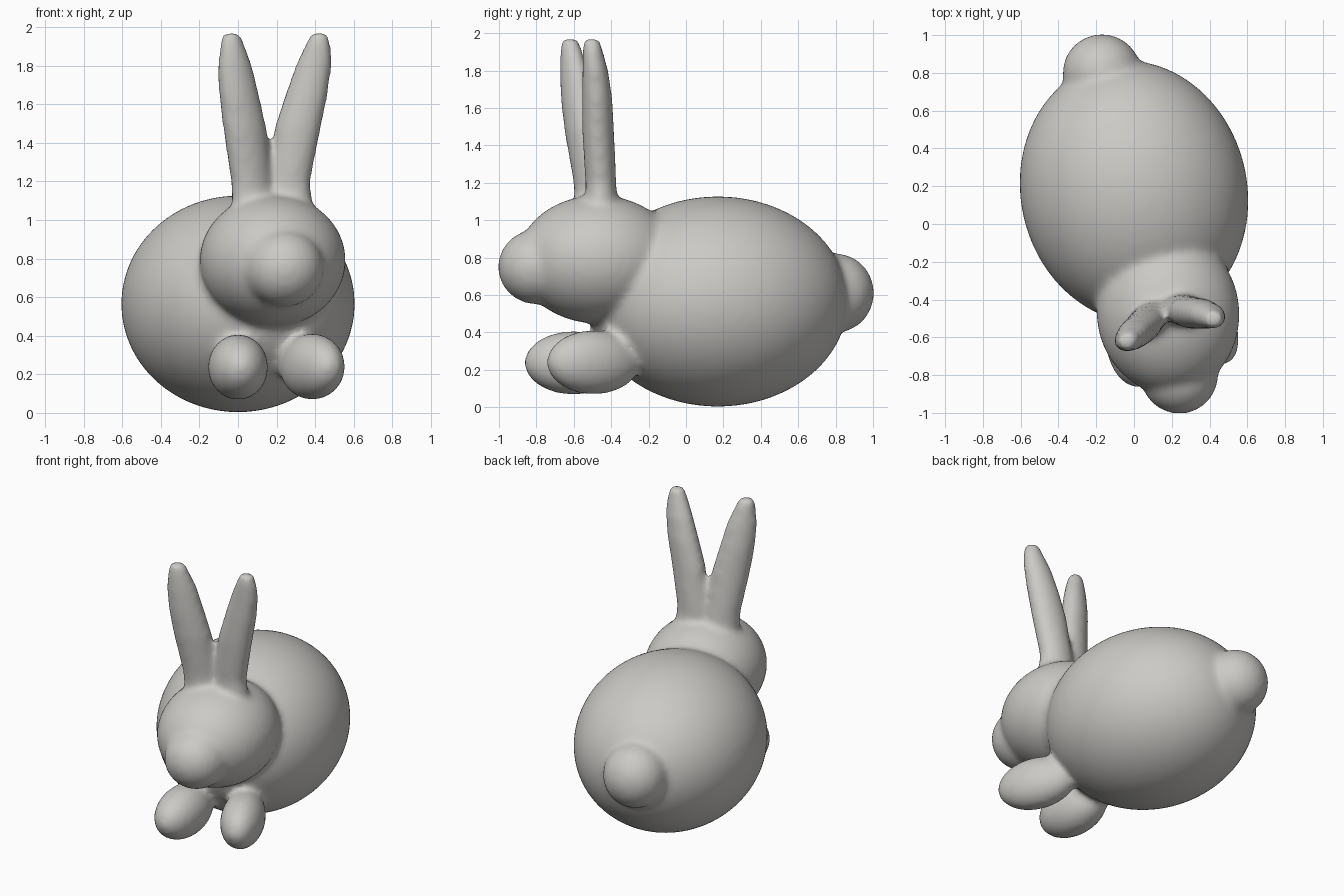
import bpy, bmesh
from math import radians, cos, sin, pi
from mathutils import Matrix, Vector

if "Cube" in bpy.data.objects:
    bpy.data.objects.remove(bpy.data.objects["Cube"])

bm = bmesh.new()


def blob(center, radii, turn=0):
    """Ellipsoid turned about z (degrees)."""
    m = (Matrix.Translation(center) @ Matrix.Rotation(radians(turn), 4, 'Z')
         @ Matrix.Diagonal((*radii, 1)))
    bmesh.ops.create_icosphere(bm, subdivisions=5, radius=1, matrix=m)


def loft(rows, turn, n=24):
    """Closed tube through elliptical rings: (x, y, z, half width, half depth)."""
    c, s = cos(radians(turn)), sin(radians(turn))
    rings = []
    for x, y, z, w, d in rows:
        ring = []
        for i in range(n):
            u, v = w * cos(2 * pi * i / n), d * sin(2 * pi * i / n)
            ring.append(bm.verts.new((x + u * c - v * s, y + u * s + v * c, z)))
        rings.append(ring)
    for a, b in zip(rings, rings[1:]):
        for i in range(n):
            j = (i + 1) % n
            bm.faces.new((a[i], a[j], b[j], b[i]))
    bm.faces.new(rings[0][::-1])
    bm.faces.new(rings[-1])


# body, head, muzzle and tail
blob((0, 0.17, 0.565), (0.60, 0.70, 0.562), 13)
blob((0.18, -0.47, 0.79), (0.378, 0.43, 0.343), 5)
blob((0.24, -0.80, 0.75), (0.205, 0.205, 0.20))
blob((-0.17, 0.80, 0.61), (0.208, 0.205, 0.212))

# front feet, slightly splayed
blob((0.0, -0.60, 0.237), (0.155, 0.265, 0.170), 5)
blob((0.385, -0.495, 0.24), (0.14, 0.268, 0.172), 25)

# ears: heights and cross-sections are shared, centre lines differ
heights = (0.95, 1.2, 1.48, 1.65, 1.8, 1.91, 1.972)
sizes = ((0.125, 0.09), (0.115, 0.083), (0.122, 0.086), (0.112, 0.082),
         (0.096, 0.070), (0.068, 0.056), (0.045, 0.042))
left = ((0.09, -0.49), (0.07, -0.51), (0.035, -0.555), (0.005, -0.58),
        (-0.015, -0.60), (-0.03, -0.615), (-0.035, -0.62))
right = ((0.27, -0.45), (0.262, -0.455), (0.31, -0.47), (0.355, -0.475),
         (0.392, -0.485), (0.415, -0.50), (0.422, -0.505))
for path, turn in ((left, 30), (right, -5)):
    loft([(*p, z, *s) for p, z, s in zip(path, heights, sizes)], turn)

bmesh.ops.recalc_face_normals(bm, faces=bm.faces)
mesh = bpy.data.meshes.new("rabbit_figure")
bm.to_mesh(mesh)
bm.free()
rabbit = bpy.data.objects.new("rabbit_figure", mesh)
bpy.context.collection.objects.link(rabbit)

# fuse the parts into one skin and soften the joints
fuse = rabbit.modifiers.new("fuse", 'REMESH')
fuse.mode = 'VOXEL'
fuse.voxel_size = 0.02
fuse.use_smooth_shade = True
soften = rabbit.modifiers.new("soften", 'SMOOTH')
soften.factor = 0.5
soften.iterations = 12

# one plain grey
grey = bpy.data.materials.new("warm grey")
grey.diffuse_color = (0.60, 0.59, 0.565, 1)
grey.use_nodes = True
grey.node_tree.nodes["Principled BSDF"].inputs["Base Color"].default_value = grey.diffuse_color
mesh.materials.append(grey)
for poly in mesh.polygons:
    poly.use_smooth = True
